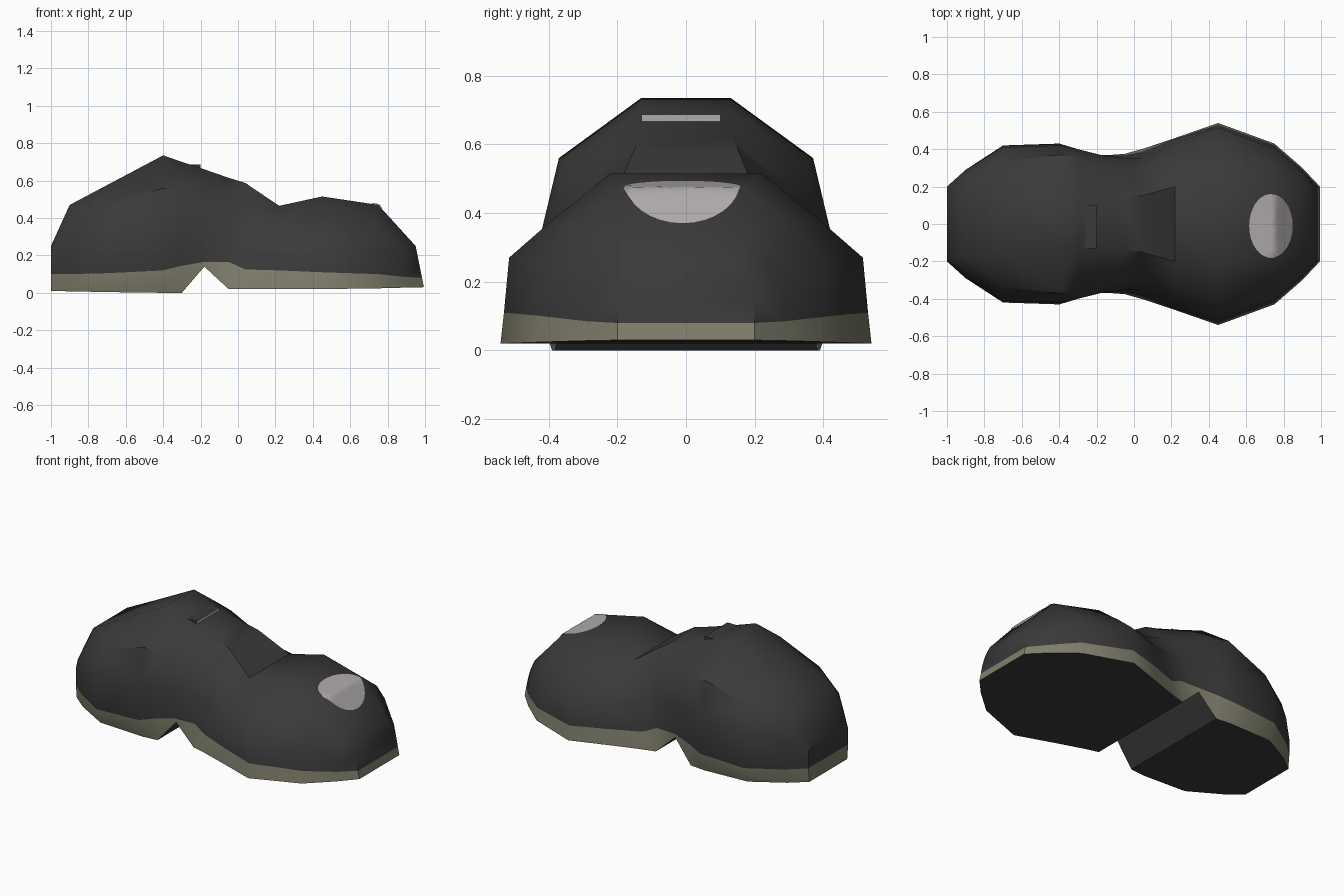
import bpy, bmesh, math
from mathutils import Vector
from mathutils.bvhtree import BVHTree

if "Cube" in bpy.data.objects:
    bpy.data.objects.remove(bpy.data.objects["Cube"])


def material(name, rgb):
    m = bpy.data.materials.new(name)
    m.diffuse_color = (*rgb, 1)
    m.use_nodes = True
    m.node_tree.nodes["Principled BSDF"].inputs["Base Color"].default_value = m.diffuse_color
    return m


DARK = material("charcoal", (0.042, 0.042, 0.042))
OLIVE = material("olive grey", (0.215, 0.21, 0.15))
LIGHT = material("light grey", (0.44, 0.41, 0.41))


def finish(name, bm, mats, angle=None):
    me = bpy.data.meshes.new(name)
    bm.to_mesh(me)
    ob = bpy.data.objects.new(name, me)
    bpy.context.collection.objects.link(ob)
    for m in mats:
        me.materials.append(m)
    if angle:
        bpy.ops.object.select_all(action='DESELECT')
        ob.select_set(True)
        bpy.context.view_layer.objects.active = ob
        bpy.ops.object.shade_smooth_by_angle(angle=math.radians(angle))
    return ob


# Cross-sections along x: x, then half-width and height at
# bottom, band top, side, shoulder and crown
SECTIONS = [
    (-1.00, .19, .010, .20, .10, .20, .15, .20, .20, .18, .25),
    (-0.90, .27, .008, .29, .10, .29, .27, .25, .38, .17, .47),
    (-0.70, .38, .004, .42, .105, .41, .33, .34, .46, .15, .576),
    (-0.40, .39, .000, .43, .12, .42, .35, .37, .56, .13, .735),
    (-0.30, .38, .000, .40, .145, .40, .35, .36, .54, .13, .70),
    (-0.18, .365, .14, .37, .165, .37, .35, .33, .51, .13, .66),
    (-0.05, .375, .020, .365, .165, .35, .33, .30, .47, .14, .615),
    (0.04, .40, .020, .385, .125, .35, .31, .28, .45, .15, .587),
    (0.22, .46, .020, .455, .12, .43, .28, .34, .38, .20, .465),
    (0.45, .54, .020, .53, .11, .515, .27, .40, .37, .22, .515),
    (0.75, .43, .024, .42, .10, .40, .25, .32, .36, .17, .47),
    (0.90, .30, .028, .29, .085, .28, .17, .23, .24, .16, .305),
    (0.95, .20, .030, .20, .08, .20, .14, .19, .20, .16, .25),
]

# Body: lofted shell, lowest strip is the trim band
bm = bmesh.new()
rings = []
for k, (x, *p) in enumerate(SECTIONS):
    lean = 0.2 if k == len(SECTIONS) - 1 else 0    # nose leans back
    pts = [(p[i], p[i + 1]) for i in range(0, 10, 2)]
    rings.append([[bm.verts.new((x + lean * (.25 - z), s * y, z)) for y, z in pts]
                  for s in (-1, 1)])


def face(vs, mat):
    bm.faces.new(vs).material_index = mat


for a, b in zip(rings, rings[1:]):
    for s in (0, 1):
        for i in range(4):
            face((a[s][i], b[s][i], b[s][i + 1], a[s][i + 1]), 1 if i == 0 else 0)
    for i in (0, 4):
        face((a[0][i], a[1][i], b[1][i], b[0][i]), 0)
for r in (rings[0], rings[-1]):
    for i in range(4):
        face((r[0][i], r[1][i], r[1][i + 1], r[0][i + 1]), 1 if i == 0 else 0)
bmesh.ops.recalc_face_normals(bm, faces=bm.faces)
bmesh.ops.triangulate(bm, faces=[f for f in bm.faces if f.normal.z > 0.1])
finish("body_shell", bm, [DARK, OLIVE], 40)

# Nose patch: oval laid on the shell
tree = BVHTree.FromBMesh(bm)
pb = bmesh.new()
N, R = 32, 8


def on_shell(x, y):
    hit, n, _, _ = tree.ray_cast(Vector((x, y, 2)), Vector((0, 0, -1)))
    return pb.verts.new(hit + n * 0.005)


cx, cy, rx, ry = .73, -.01, .115, .17
centre = on_shell(cx, cy)
oval = [[on_shell(cx + rx * j / R * math.cos(2 * math.pi * i / N),
                  cy + ry * j / R * math.sin(2 * math.pi * i / N))
         for i in range(N)] for j in range(1, R + 1)]
for i in range(N):
    k = (i + 1) % N
    pb.faces.new((centre, oval[0][i], oval[0][k]))
    for a, b in zip(oval, oval[1:]):
        pb.faces.new((a[i], b[i], b[k], a[k]))
finish("nose_patch", pb, [LIGHT], 40)

# Small ledge on the rear hump with a light front face
lb = bmesh.new()
bmesh.ops.create_cube(lb, size=1)
for v in lb.verts:
    v.co = Vector((-.235 + v.co.x * .07, -.015 + v.co.y * .23, .672 + v.co.z * .03))
for f in lb.faces:
    f.material_index = 1 if f.normal.x > .5 else 0
finish("top_ledge", lb, [DARK, LIGHT])
